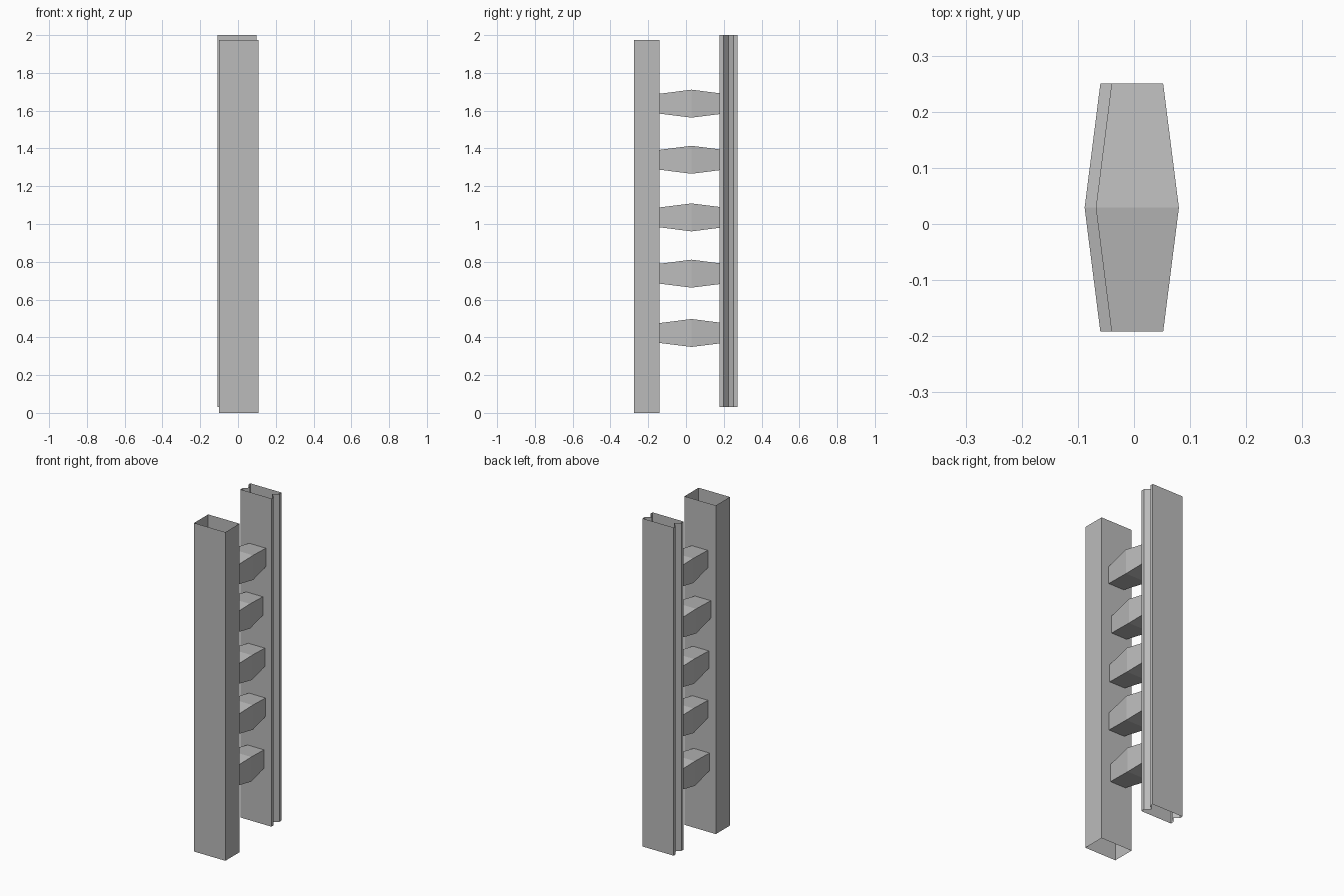
import bpy
import bmesh

cube = bpy.data.objects.get("Cube")
if cube:
    bpy.data.objects.remove(cube, do_unlink=True)

grey = bpy.data.materials.new("plain grey")
grey.use_nodes = True
colour = (0.5, 0.5, 0.5, 1)
grey.diffuse_color = colour
grey.node_tree.nodes["Principled BSDF"].inputs["Base Color"].default_value = colour


def loft(name, rings, capped):
    """Join matching rings of points with quads, optionally closing the ends."""
    bm = bmesh.new()
    loops = [[bm.verts.new(p) for p in ring] for ring in rings]
    n = len(loops[0])
    for a, b in zip(loops, loops[1:]):
        for i in range(n):
            j = (i + 1) % n
            bm.faces.new((a[i], a[j], b[j], b[i]))
    if capped:
        bm.faces.new(loops[0][::-1])
        bm.faces.new(loops[-1])
    bmesh.ops.recalc_face_normals(bm, faces=bm.faces)
    mesh = bpy.data.meshes.new(name)
    bm.to_mesh(mesh)
    bm.free()
    mesh.materials.append(grey)
    obj = bpy.data.objects.new(name, mesh)
    bpy.context.collection.objects.link(obj)


def open_post(name, profile, bottom, top):
    """Hollow post, open at both ends."""
    loft(name, [[(x, y, z) for x, y in profile] for z in (bottom, top)], False)


# Front post: plain square tube
open_post("front_post", [(-0.1, -0.274), (0.108, -0.274), (0.108, -0.14), (-0.1, -0.14)], 0, 1.973)

# Back post: tube with a V groove down each side
centre, half, groove = -0.005, 0.103, 0.03
side = [(half, 0.177), (half, 0.199), (half - groove, 0.225), (half, 0.252), (half, 0.272)]
profile = [(centre + x, y) for x, y in side] + [(centre - x, y) for x, y in reversed(side)]
open_post("back_post", profile, 0.03, 2)

# Rungs: square bars that swell in the middle
corners = [(-1, -1), (1, -1), (1, 1), (-1, 1)]
stations = [(-0.192, 0.046), (0.029, 0.074), (0.25, 0.046)]
rungs = [(-0.006, 0.423), (0.004, 0.737), (-0.001, 1.035), (-0.014, 1.34), (0.006, 1.637)]
for k, (cx, cz) in enumerate(rungs, 1):
    rings = [[(cx + sx * r, y, cz + sz * r) for sx, sz in corners] for y, r in stations]
    loft(f"rung_{k}", rings, True)
